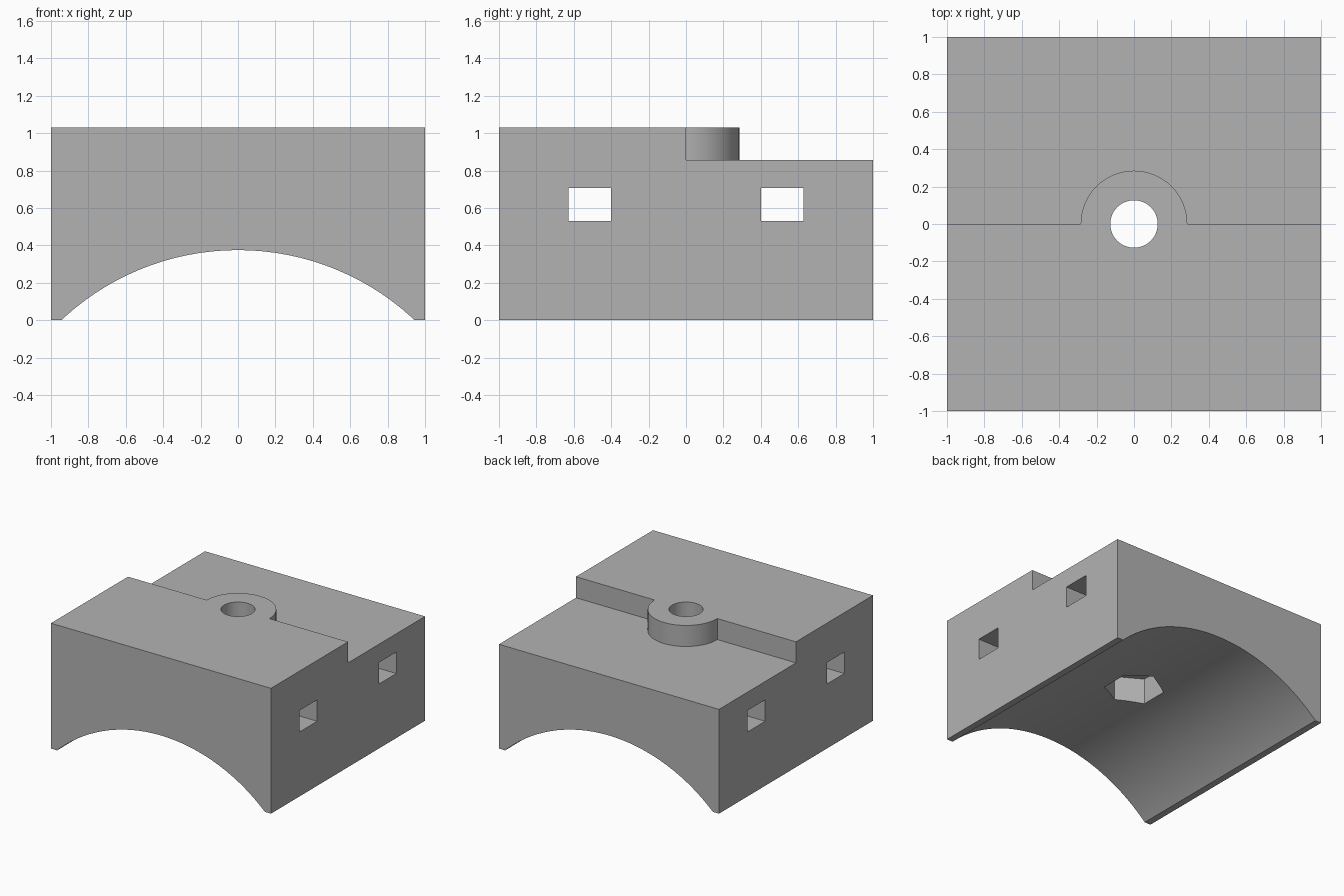
import bpy, bmesh, math

if "Cube" in bpy.data.objects:
    bpy.data.objects.remove(bpy.data.objects["Cube"])

TOP, LEDGE = 1.03, 0.857
ARCH_R, ARCH_TOP = 1.378, 0.375

grey = bpy.data.materials.new("plain grey")
grey.use_nodes = True
grey.diffuse_color = (0.45, 0.45, 0.45, 1)
grey.node_tree.nodes["Principled BSDF"].inputs["Base Color"].default_value = (0.45, 0.45, 0.45, 1)


def add_prism(name, points, direction):
    """Extrude a closed outline along a direction."""
    bm = bmesh.new()
    face = bm.faces.new([bm.verts.new(p) for p in points])
    out = bmesh.ops.extrude_face_region(bm, geom=[face])
    verts = [v for v in out["geom"] if isinstance(v, bmesh.types.BMVert)]
    bmesh.ops.translate(bm, verts=verts, vec=direction)
    bmesh.ops.recalc_face_normals(bm, faces=bm.faces)
    mesh = bpy.data.meshes.new(name)
    bm.to_mesh(mesh)
    bm.free()
    mesh.materials.append(grey)
    obj = bpy.data.objects.new(name, mesh)
    bpy.context.collection.objects.link(obj)
    return obj


def add_cylinder(name, radius, z0, z1, sides, turn=0.0):
    angles = [turn + 2 * math.pi * i / sides for i in range(sides)]
    ring = [(radius * math.cos(a), radius * math.sin(a), z0) for a in angles]
    return add_prism(name, ring, (0, 0, z1 - z0))


def combine(target, tool, operation):
    mod = target.modifiers.new(tool.name, "BOOLEAN")
    mod.object, mod.operation, mod.solver = tool, operation, "EXACT"
    bpy.context.view_layer.objects.active = target
    bpy.ops.object.modifier_apply(modifier=mod.name)
    bpy.data.objects.remove(tool)


# Stepped block, high at the front and low at the back
step = [(-1, 0), (1, 0), (1, LEDGE), (0, LEDGE), (0, TOP), (-1, TOP)]
body = add_prism("saddle_block", [(-1, y, z) for y, z in step], (2, 0, 0))

# Round boss standing on the ledge
combine(body, add_cylinder("boss", 0.285, 0.7, TOP, 64), "UNION")

# Arched underside
circle = [2 * math.pi * i / 128 for i in range(128)]
arch = [(ARCH_R * math.sin(a), -1.2, ARCH_TOP - ARCH_R + ARCH_R * math.cos(a)) for a in circle]
combine(body, add_prism("arch_cutter", arch, (0, 2.4, 0)), "DIFFERENCE")

# Bolt hole and hexagonal nut pocket
combine(body, add_cylinder("bolt_hole", 0.127, -0.5, 1.5, 48), "DIFFERENCE")
combine(body, add_cylinder("nut_pocket", 0.226, 0.1, 0.575, 6, math.pi / 2), "DIFFERENCE")

# Strap slots running from side to side
for side in (-1, 1):
    slot = [(-1.2, side * y, z) for y, z in ((0.4, 0.53), (0.627, 0.53), (0.627, 0.706), (0.4, 0.706))]
    combine(body, add_prism("strap_slot", slot, (2.4, 0, 0)), "DIFFERENCE")

# Smooth curved walls, sharp edges elsewhere
bpy.ops.object.select_all(action="DESELECT")
body.select_set(True)
bpy.context.view_layer.objects.active = body
bpy.ops.object.shade_smooth_by_angle(angle=math.radians(30))
